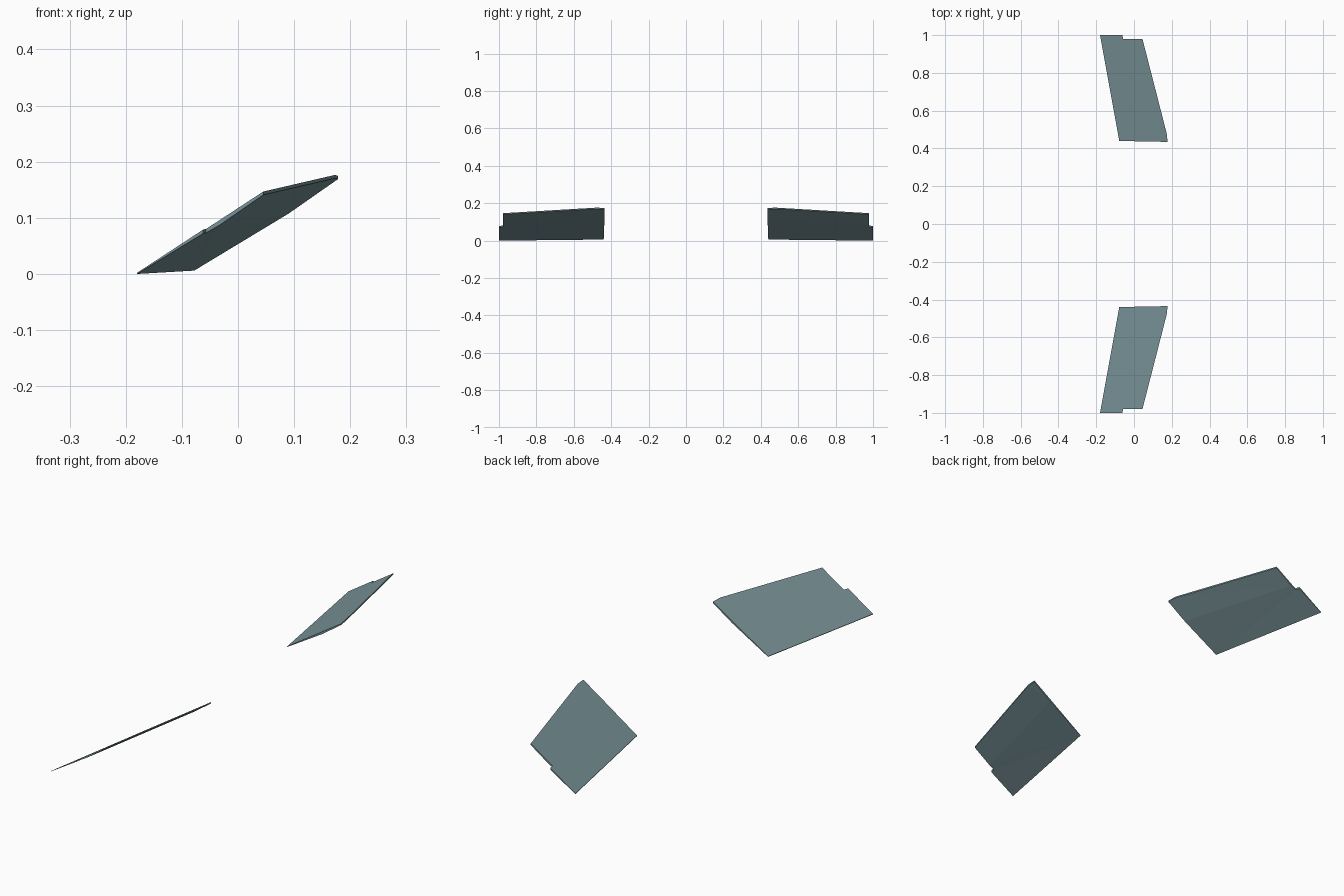
import bpy, bmesh

if "Cube" in bpy.data.objects:
    bpy.data.objects.remove(bpy.data.objects["Cube"])

# Single flat colour
mat = bpy.data.materials.new("grey_teal")
mat.diffuse_color = (0.19, 0.29, 0.31, 1)
mat.use_nodes = True
mat.node_tree.nodes["Principled BSDF"].inputs["Base Color"].default_value = mat.diffuse_color

# Plan outline of one panel: x, y, thickness (sharp trailing edge, thickest at mid chord)
outline = [
    (-0.180, 1.000, 0.002), (-0.062, 1.000, 0.007), (-0.057, 0.979, 0.007),
    (-0.034, 0.979, 0.009), (0.045, 0.979, 0.006), (0.173, 0.480, 0.006),
    (0.178, 0.435, 0.006), (0.090, 0.436, 0.010), (-0.078, 0.440, 0.002),
]


def top_z(x, y):
    """Height of the tilted upper plane."""
    return 0.654 * x + 0.1084 * y + 0.0113


# Panel: flat top, two-facet underside, thin rim
bm = bmesh.new()
top = [bm.verts.new((x, y, top_z(x, y))) for x, y, t in outline]
low = [bm.verts.new((x, y, top_z(x, y) - t)) for x, y, t in outline]
bm.faces.new(top)
bm.faces.new(low[3:8])                 # front part of underside
bm.faces.new(low[7:] + low[:4])        # rear part of underside
for i in range(len(outline)):
    j = (i + 1) % len(outline)
    bm.faces.new((top[i], top[j], low[j], low[i]))
bmesh.ops.triangulate(bm, faces=[f for f in bm.faces if len(f.verts) > 4])
bmesh.ops.recalc_face_normals(bm, faces=bm.faces)

mesh = bpy.data.meshes.new("tilted_panels")
bm.to_mesh(mesh)
bm.free()
mesh.materials.append(mat)
panels = bpy.data.objects.new("tilted_panels", mesh)
bpy.context.collection.objects.link(panels)

# Opposite panel by mirroring across y = 0
mirror = panels.modifiers.new("mirror", 'MIRROR')
mirror.use_axis = (False, True, False)
mirror.use_mirror_merge = False
